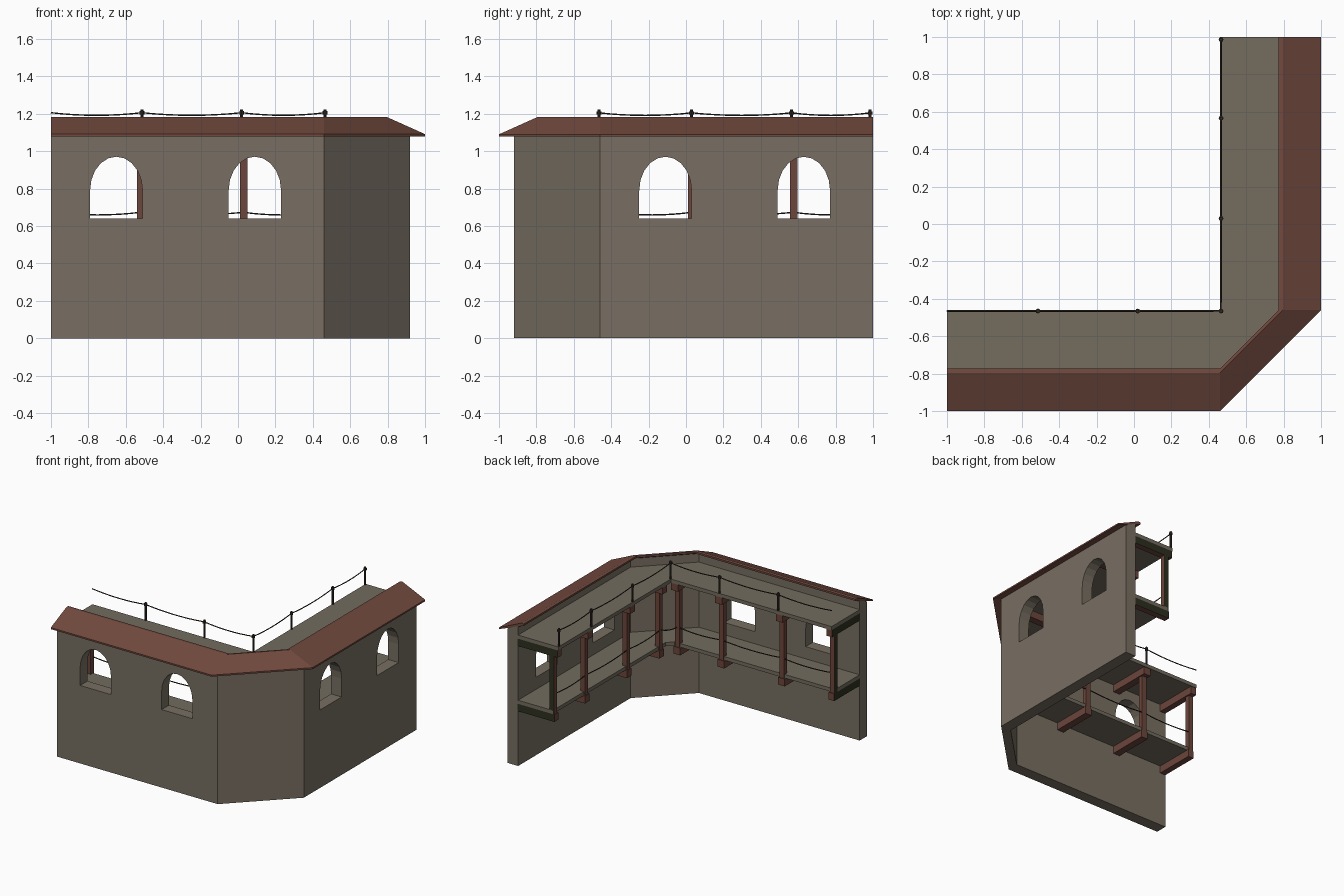
import bpy, bmesh, math

if "Cube" in bpy.data.objects:
    bpy.data.objects.remove(bpy.data.objects["Cube"])

P = 0.46  # pivot of the chamfered corner: (P, -P)


def srgb(r, g, b):
    f = lambda v: (v / 255 / 12.92) if v < 11 else ((v / 255 + 0.055) / 1.055) ** 2.4
    return (f(r), f(g), f(b), 1)


def material(name, rgb):
    m = bpy.data.materials.new(name)
    m.diffuse_color = srgb(*rgb)
    m.use_nodes = True
    m.node_tree.nodes["Principled BSDF"].inputs["Base Color"].default_value = m.diffuse_color
    return m


stone = material("wall_stone", (120, 111, 98))
plank = material("floor_stone", (115, 108, 94))
tile = material("roof_red_brown", (113, 73, 62))
wood = material("red_brown_wood", (108, 70, 60))
cap = material("dark_olive_end", (46, 47, 31))
iron = material("dark_iron", (52, 44, 38))


def finish(name, bm, *mats):
    bmesh.ops.recalc_face_normals(bm, faces=bm.faces)
    me = bpy.data.meshes.new(name)
    bm.to_mesh(me)
    bm.free()
    ob = bpy.data.objects.new(name, me)
    bpy.context.collection.objects.link(ob)
    for m in mats:
        me.materials.append(m)
    return ob


def strip(name, profile, mat):
    """Sweep a (distance, height) profile round the corner."""
    bm = bmesh.new()
    rings = [[bm.verts.new((*f(c), z)) for c, z in profile] for f in (
        lambda c: (-1, -c), lambda c: (P, -c), lambda c: (c, -P), lambda c: (c, 1))]
    n = len(profile)
    for a, b in zip(rings, rings[1:]):
        for i in range(n):
            j = (i + 1) % n
            bm.faces.new((a[i], a[j], b[j], b[i]))
    bm.faces.new(rings[0])
    bm.faces.new(rings[-1])
    bmesh.ops.remove_doubles(bm, verts=bm.verts, dist=1e-5)
    return finish(name, bm, mat)


def place(side, a, c):
    return (a, -c) if side == "front" else (c, a)


def box(name, side, a0, a1, c0, c1, z0, z1):
    """Timber on one side; faces at the open ends of the walkway are dark."""
    bm = bmesh.new()
    bmesh.ops.create_cube(bm, size=1)
    for v in bm.verts:
        a = a1 if v.co.x > 0 else a0
        c = c1 if v.co.y > 0 else c0
        v.co = (*place(side, a, c), z1 if v.co.z > 0 else z0)
    for f in bm.faces:
        m = f.calc_center_median()
        if m.x < -0.99 or m.y > 0.99:
            f.material_index = 1
    return finish(name, bm, wood, cap)


def rope(name, knots, sag):
    pts = []
    for p, q in zip(knots, knots[1:]):
        for i in range(8):
            t = i / 8
            w = [p[k] + (q[k] - p[k]) * t for k in range(3)]
            w[2] -= 4 * sag * t * (1 - t)
            pts.append(w)
    pts.append(knots[-1])
    cu = bpy.data.curves.new(name, "CURVE")
    cu.dimensions = "3D"
    cu.bevel_depth = 0.004
    cu.bevel_resolution = 1
    sp = cu.splines.new("POLY")
    sp.points.add(len(pts) - 1)
    for s, w in zip(sp.points, pts):
        s.co = (*w, 1)
    cu.materials.append(iron)
    bpy.context.collection.objects.link(bpy.data.objects.new(name, cu))


# Wall, roof and the two walkways
wall = strip("wall", [(0.92, 0), (0.92, 1.105), (0.825, 1.15), (0.825, 0)], stone)
strip("roof", [(1, 1.077), (1, 1.09), (0.795, 1.182), (0.773, 1.18), (0.773, 1.165)], tile)
strip("upper_walkway", [(P, 1.045), (P, 1.075), (0.83, 1.075), (0.83, 1.045)], plank)
strip("lower_walkway", [(0.51, 0.51), (0.51, 0.54), (0.83, 0.54), (0.83, 0.51)], plank)

# Arched window openings
arch = [(-0.14, 0.64), (0.14, 0.64)] + [
    (0.14 * math.cos(math.pi * i / 10), 0.79 + 0.18 * math.sin(math.pi * i / 10)) for i in range(11)]
for side, centre in (("front", -0.65), ("front", 0.09), ("right", -0.11), ("right", 0.63)):
    bm = bmesh.new()
    near, far = ([bm.verts.new((*place(side, centre + a, c), z)) for a, z in arch] for c in (0.7, 1.05))
    bm.faces.new(near)
    bm.faces.new(far)
    for i in range(len(arch)):
        j = (i + 1) % len(arch)
        bm.faces.new((near[i], near[j], far[j], far[i]))
    cutter = finish("window_cutter", bm, stone)
    cutter.hide_render = True
    mod = wall.modifiers.new("window", "BOOLEAN")
    mod.operation = "DIFFERENCE"
    mod.solver = "EXACT"
    mod.object = cutter
    bpy.context.view_layer.objects.active = wall
    bpy.ops.object.modifier_apply(modifier=mod.name)
    bpy.data.objects.remove(cutter)

# Columns with a beam under each walkway
spots = {"front": (-0.98, -0.52, 0.03, 0.43), "right": (-0.39, 0.03, 0.575, 0.98)}
for side, places in spots.items():
    for a in places:
        lo, hi = max(a - 0.03, -1), min(a + 0.03, 1)
        box("column", side, a - 0.02, a + 0.02, 0.50, 0.54, 0.50, 1.0)
        box("upper_beam", side, lo, hi, 0.465, 0.83, 0.985, 1.045)
        box("lower_beam", side, lo, hi, 0.495, 0.83, 0.45, 0.51)

# Railing posts with a small knob
E = 0.465
for x, y in ((-0.513, -E), (0.02, -E), (E, -E), (E, 0.03), (E, 0.565), (E, 0.985)):
    bm = bmesh.new()
    for r, z0, z1 in ((0.008, 1.07, 1.222), (0.013, 1.195, 1.213)):
        made = bmesh.ops.create_cone(bm, cap_ends=True, segments=8, radius1=r, radius2=r, depth=z1 - z0)
        bmesh.ops.translate(bm, verts=made["verts"], vec=(x, y, (z0 + z1) / 2))
    finish("railing_post", bm, iron)

# Hanging ropes
H = 1.205
rope("upper_rope", [(-1, -E, H), (-0.513, -E, H), (0.02, -E, H), (E, -E, H),
                    (E, 0.03, H), (E, 0.565, H), (E, 0.985, H)], 0.014)
rope("lower_rope", [(*place(s, a, 0.505), 0.673) for s, l in spots.items() for a in l], 0.014)
